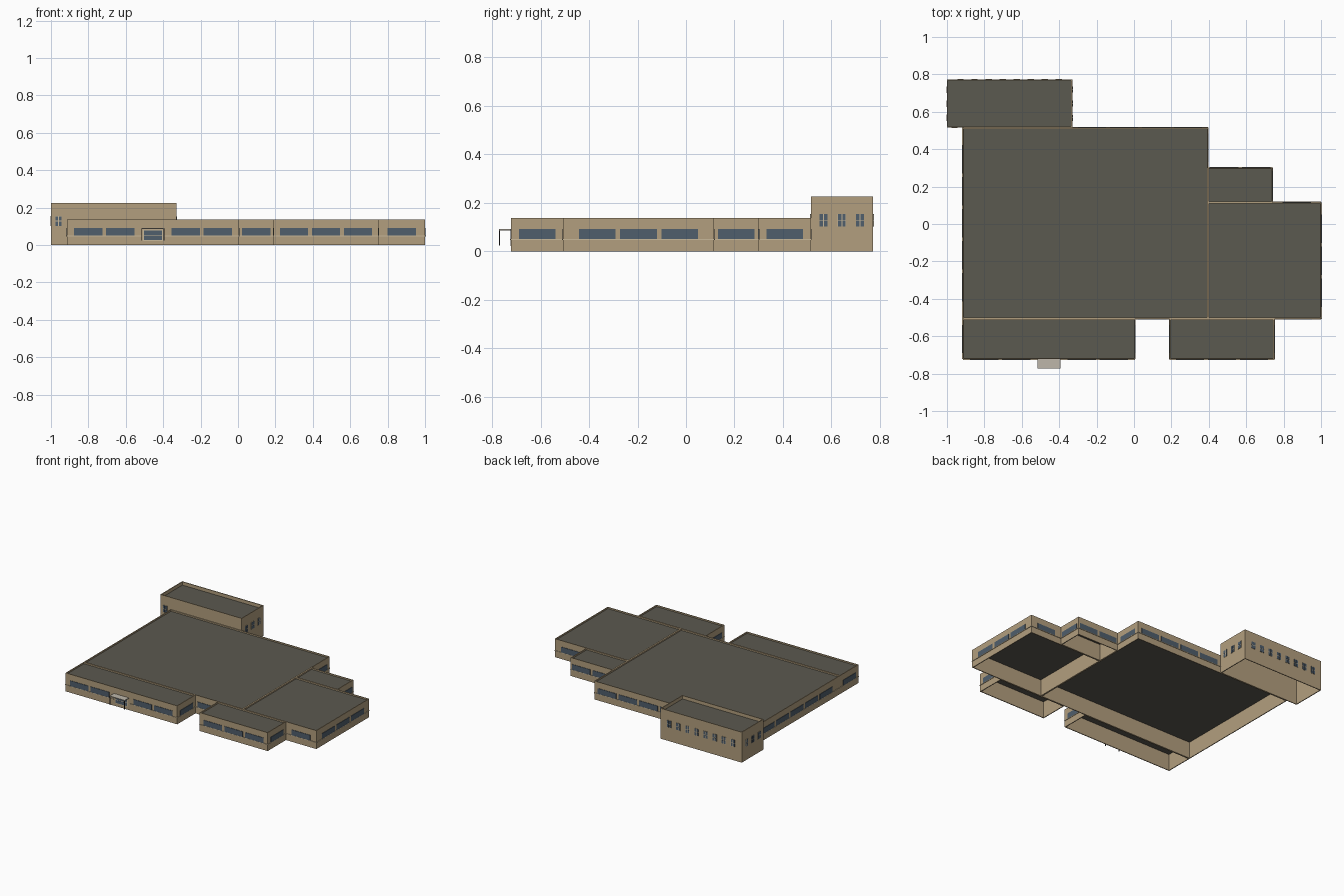
import bpy, bmesh
from mathutils import Matrix, Vector

default = bpy.data.objects.get("Cube")
if default:
    bpy.data.objects.remove(default)


def material(name, rgb):
    m = bpy.data.materials.new(name)
    m.use_nodes = True
    m.diffuse_color = (*rgb, 1)
    m.node_tree.nodes["Principled BSDF"].inputs["Base Color"].default_value = (*rgb, 1)
    return m


TAN = material("tan_brick", (0.45, 0.345, 0.21))
ROOF = material("dark_roof", (0.105, 0.1, 0.08))
GLASS = material("slate_glass", (0.08, 0.112, 0.15))
TRIM = material("pale_trim", (0.58, 0.48, 0.32))
STONE = material("pale_canopy", (0.51, 0.47, 0.4))
DARK = material("dark_metal", (0.04, 0.04, 0.04))


def boxes(name, mat, spans):
    """One object out of boxes given as (low corner, high corner)."""
    bm = bmesh.new()
    for lo, hi in spans:
        lo, hi = Vector(lo), Vector(hi)
        size = Matrix.Diagonal((*(hi - lo), 1))
        bmesh.ops.create_cube(bm, size=1, matrix=Matrix.Translation((lo + hi) / 2) @ size)
    return finish(name, mat, bm)


def finish(name, mat, bm):
    bmesh.ops.recalc_face_normals(bm, faces=bm.faces)
    mesh = bpy.data.meshes.new(name)
    bm.to_mesh(mesh)
    bm.free()
    mesh.materials.append(mat)
    obj = bpy.data.objects.new(name, mesh)
    bpy.context.collection.objects.link(obj)
    return obj


def block(name, x0, x1, y0, y1, top, parapet):
    """Hollow wall ring, open below, with a roof sunk behind the parapet."""
    t = 0.006
    bm = bmesh.new()
    rings = []
    for inset, z in ((0, 0), (0, top), (t, top), (t, 0)):
        a, b, c, d = x0 + inset, x1 - inset, y0 + inset, y1 - inset
        rings.append([bm.verts.new((x, y, z)) for x, y in ((a, c), (b, c), (b, d), (a, d))])
    for k, ring in enumerate(rings):
        after = rings[(k + 1) % 4]
        for i in range(4):
            j = (i + 1) % 4
            bm.faces.new((ring[i], ring[j], after[j], after[i]))
    finish(name + "_walls", TAN, bm)
    deck = top - parapet
    boxes(name + "_roof", ROOF, [((x0 + t, y0 + t, deck - 0.004), (x1 - t, y1 - t, deck))])


def plate(side, at, u0, u1, z0, z1, depth):
    """Thin box lying on a wall; side is +x, -x, +y or -y."""
    out = depth if side[0] == "+" else -depth
    lo, hi = sorted((at - out * 0.2, at + out))
    if side[1] == "x":
        return (lo, u0, z0), (hi, u1, z1)
    return (u0, lo, z0), (u1, hi, z1)


# Building masses
LOW = 0.137
W, E = -0.915, 0.395
S, M, N = -0.722, -0.507, 0.515
block("main_hall", W, E, M, N, LOW, 0.01)
block("front_entrance_wing", W, 0.005, S, M, LOW, 0.01)
block("front_side_wing", 0.19, 0.75, S, M, LOW, 0.01)
block("side_hall", E, 1.0, M, 0.115, LOW, 0.01)
block("rear_side_wing", E, 0.74, 0.115, 0.3, LOW, 0.01)
block("tall_hall", -1.0, -0.33, N, 0.772, 0.226, 0.025)

# Ribbon windows and sills: side, wall position, start, end, window count
walls = [
    ("-y", S, W, -0.516, 2), ("-y", S, -0.393, 0.005, 2),
    ("-y", M, 0.005, 0.19, 1), ("-y", S, 0.19, 0.75, 3), ("-y", M, 0.75, 1.0, 1),
    ("+x", 0.005, S, M, 1), ("-x", 0.19, S, M, 1), ("+x", 0.75, S, M, 1),
    ("+x", 1.0, M, 0.115, 3), ("+x", 0.74, 0.115, 0.3, 1), ("+x", E, 0.3, N, 1),
    ("+y", 0.115, 0.74, 1.0, 1), ("+y", 0.3, E, 0.74, 2), ("+y", N, -0.33, E, 4),
    ("-x", W, S, M, 1), ("-x", W, M, N, 5),
]
WIDE, PITCH = 0.151, 0.171
ribbons, sills = [], []
for side, at, u0, u1, n in walls:
    for i in range(n):
        mid = (u0 + u1) / 2 + (i - (n - 1) / 2) * PITCH
        ribbons.append(plate(side, at, mid - WIDE / 2, mid + WIDE / 2, 0.051, 0.091, 0.003))
    sills.append(plate(side, at, u0, u1, 0.047, 0.051, 0.004))
boxes("ribbon_windows", GLASS, ribbons)
boxes("window_sills", TRIM, sills)

# Small four-pane windows of the tall hall
frames, panes = [], []
for side, at, centre, n in (("+x", -0.33, 0.643, 3), ("-x", -1.0, 0.643, 3),
                            ("+y", 0.772, -0.665, 8), ("-y", N, -0.96, 1)):
    for i in range(n):
        mid = centre + (i - (n - 1) / 2) * 0.075
        frames.append(plate(side, at, mid - 0.017, mid + 0.017, 0.102, 0.154, 0.002))
        for u in (mid - 0.016, mid + 0.002):
            for z in (0.103, 0.13):
                panes.append(plate(side, at, u, u + 0.014, z, z + 0.023, 0.003))
boxes("tall_hall_window_frames", TRIM, frames)
boxes("tall_hall_window_panes", GLASS, panes)

# Entrance doors with frame
L, R = -0.516, -0.393
boxes("door_frame", TRIM, [plate("-y", S, L + 0.008, R - 0.008, 0.022, 0.083, 0.002)])
boxes("door_glass", GLASS, [plate("-y", S, L + 0.013, R - 0.013, z, z + h, 0.003)
                            for z, h in ((0.026, 0.022), (0.052, 0.027))])

# Entrance canopy on two posts
boxes("canopy", STONE, [((L, -0.772, 0.086), (R, S, 0.091))])
boxes("canopy_posts", DARK, [((x, -0.772, 0.024), (x + 0.004, -0.768, 0.086))
                             for x in (L, R - 0.004)])
